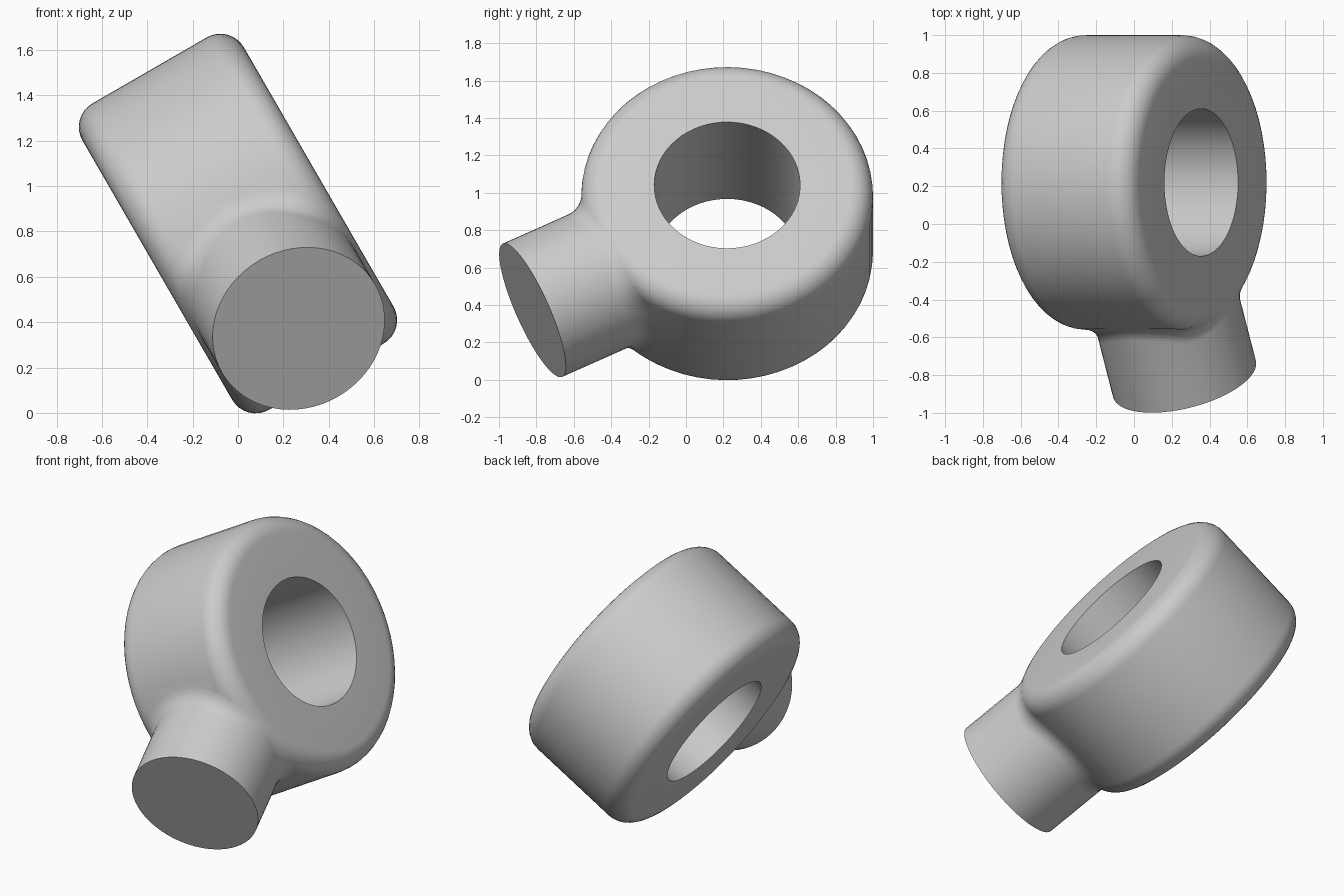
import bpy, bmesh
from math import sin, cos, pi, sqrt, radians
from mathutils import Vector, Matrix

cube = bpy.data.objects.get("Cube")
if cube:
    bpy.data.objects.remove(cube)

R, HOLE, HALF, ROUND = 0.78, 0.39, 0.411, 0.12   # ring
STEM, LENGTH, FILLET = 0.39, 1.17, 0.12          # stem
SIDES, STEPS = 64, 8

# Local frame: z along the ring's bore, x along the stem
bore = Vector((cos(radians(30)), 0, sin(radians(30))))
down = Vector((sin(radians(30)), 0, -cos(radians(30))))
stem_dir = cos(radians(27.2)) * Vector((0, -1, 0)) + sin(radians(27.2)) * down
side = bore.cross(stem_dir)
frame = Matrix.Translation((0, 0.22, 0.835)) @ Matrix((stem_dir, side, bore)).transposed().to_4x4()

grey = bpy.data.materials.new("light_grey")
grey.use_nodes = True
grey.diffuse_color = (0.6, 0.6, 0.6, 1)
grey.node_tree.nodes["Principled BSDF"].inputs["Base Color"].default_value = (0.6, 0.6, 0.6, 1)


def loft(name, loops, closed):
    """Join equal loops of points with quads; close into a tube or cap both ends."""
    bm = bmesh.new()
    rows = [[bm.verts.new(p) for p in loop] for loop in loops]
    pairs = list(zip(rows, rows[1:])) + ([(rows[-1], rows[0])] if closed else [])
    for a, b in pairs:
        for i in range(len(a)):
            j = (i + 1) % len(a)
            bm.faces.new((a[i], a[j], b[j], b[i]))
    if not closed:
        bm.faces.new(rows[0])
        bm.faces.new(rows[-1])
    bmesh.ops.recalc_face_normals(bm, faces=bm.faces)
    mesh = bpy.data.meshes.new(name)
    bm.to_mesh(mesh)
    bm.free()
    mesh.materials.append(grey)
    ob = bpy.data.objects.new(name, mesh)
    ob.matrix_world = frame
    bpy.context.collection.objects.link(ob)
    return ob


# Ring: lathed section with rounded outer rims and a sharp bore
arc = [k / STEPS * pi / 2 for k in range(STEPS + 1)]
rim = [(R - ROUND + ROUND * sin(t), HALF - ROUND + ROUND * cos(t)) for t in arc]
section = [(HOLE, HALF)] + rim + [(r, -z) for r, z in reversed(rim)] + [(HOLE, -HALF)]
angles = [2 * pi * i / SIDES for i in range(SIDES)]
ring = loft("ring_with_stem", [[(r * cos(a), r * sin(a), z) for a in angles]
                               for r, z in section], True)


def fillet_points(a):
    """Arc of a ball rolling between the stem and the rounded ring at angle a."""
    y, z = (STEM + FILLET) * cos(a), (STEM + FILLET) * sin(a)
    over = max(0, abs(z) - (HALF - ROUND))
    big = ROUND + FILLET
    rise = sqrt(big ** 2 - over ** 2)
    rho = R - ROUND + rise
    x = sqrt(rho ** 2 - y ** 2)
    centre = Vector((x, y, z))
    out = Vector((x / rho * rise, y / rho * rise, over if z > 0 else -over)) / big
    start, end = Vector((0, -cos(a), -sin(a))), -out
    sweep = start.angle(end)
    pts = []
    for k in range(STEPS + 1):
        t = k / STEPS
        d = (start * sin((1 - t) * sweep) + end * sin(t * sweep)) / sin(sweep)
        pts.append(centre + d * FILLET)
    pts[-1] = pts[-1] + end * 0.002
    return pts


# Stem: round bar flaring into the ring, with its root buried in the ring wall
flares = [fillet_points(a) for a in angles]
bar = lambda x: [(x, STEM * cos(a), STEM * sin(a)) for a in angles]
stem = loft("stem_cutter", [bar(LENGTH)] + [list(l) for l in zip(*flares)] + [bar(0.5)], False)
stem.hide_render = True

# Fuse both parts, then drop the helper
union = ring.modifiers.new("fuse", 'BOOLEAN')
union.operation, union.solver, union.object = 'UNION', 'EXACT', stem
bpy.context.view_layer.objects.active = ring
ring.select_set(True)
stem.select_set(False)
bpy.ops.object.modifier_apply(modifier="fuse")
bpy.data.objects.remove(stem)
bpy.ops.object.shade_smooth_by_angle(angle=radians(35))
